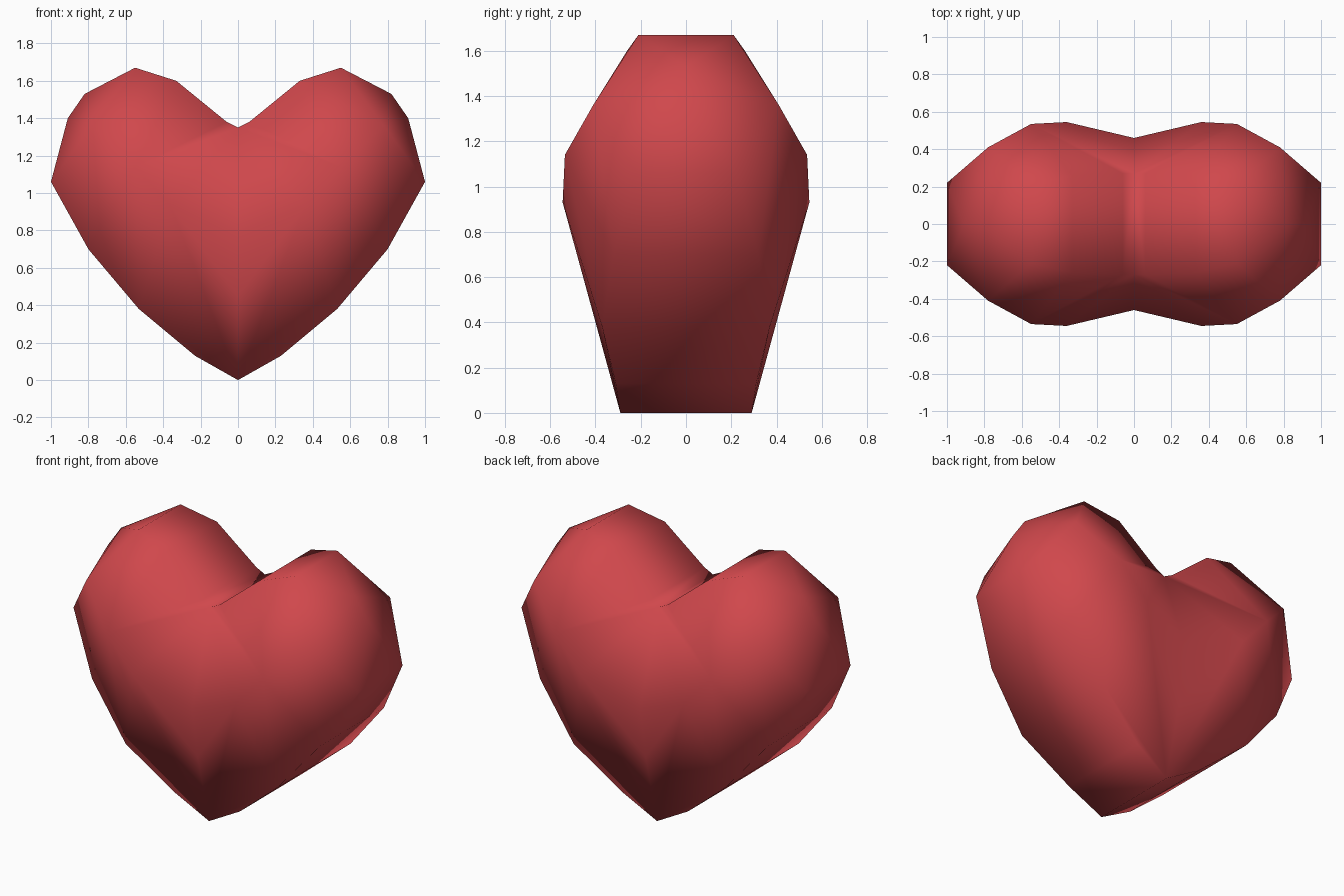
import bpy, bmesh

cube = bpy.data.objects.get("Cube")
if cube:
    bpy.data.objects.remove(cube)

# One red for the whole heart
red = bpy.data.materials.new("heart_red")
red.use_nodes = True
colour = (0.63, 0.064, 0.072, 1)
red.diffuse_color = colour
red.node_tree.nodes["Principled BSDF"].inputs["Base Color"].default_value = colour

# Corners of the left half as (x, z, half thickness)
rim = [(0, 0, .29), (.23, .13, .31), (.53, .38, .37), (.8, .7, .32),
       (1, 1.06, .22), (.91, 1.4, 0), (.82, 1.53, 0), (.55, 1.67, .21),
       (.33, 1.6, .26), (.2, 1.49, .25), (.06, 1.38, .27)]
groove = [(0, .45, .405), (0, .78, .46), (0, 1.33, .27)]
dome = [(.78, 1.36, .41), (.55, 1.14, .535), (.36, .93, .545)]

# Each half is a faceted convex lobe
bm = bmesh.new()
for x, z, y in rim + groove + dome:
    for side in ((-1, 1) if y else (1,)):
        bm.verts.new((x, side * y, z))
bmesh.ops.convex_hull(bm, input=bm.verts)
bmesh.ops.recalc_face_normals(bm, faces=bm.faces)

# Open the middle, where the two lobes meet
middle = [f for f in bm.faces if all(v.co.x < .001 for v in f.verts)]
bmesh.ops.delete(bm, geom=middle, context='FACES')
loose = [v for v in bm.verts if not v.link_faces]
bmesh.ops.delete(bm, geom=loose, context='VERTS')

# Flatten the bottom of the notch a little
for v in bm.verts:
    if v.co.x < .001 and v.co.z > 1.3:
        v.co.z = 1.35
for f in bm.faces:
    f.smooth = True

mesh = bpy.data.meshes.new("heart")
bm.to_mesh(mesh)
bm.free()
mesh.materials.append(red)
heart = bpy.data.objects.new("heart", mesh)
bpy.context.collection.objects.link(heart)

# Mirror the half across x = 0
mirror = heart.modifiers.new("mirror", 'MIRROR')
mirror.use_clip = True
mirror.merge_threshold = .001
